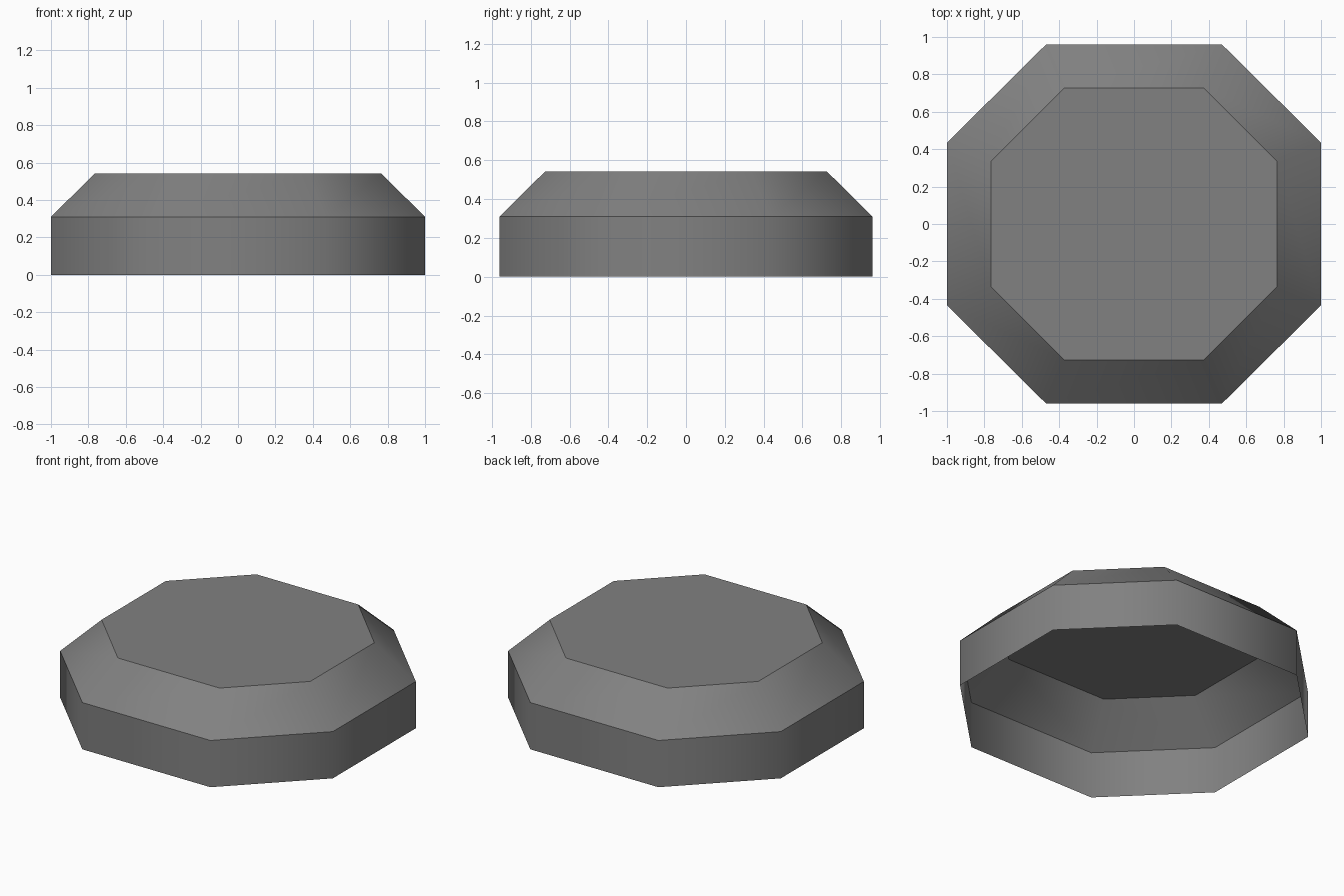
import bpy
import bmesh

cube = bpy.data.objects.get("Cube")
if cube:
    bpy.data.objects.remove(cube, do_unlink=True)

# Plain grey material
grey = bpy.data.materials.new("mid grey")
grey.use_nodes = True
colour = (0.22, 0.22, 0.22, 1)
grey.diffuse_color = colour
grey.node_tree.nodes["Principled BSDF"].inputs["Base Color"].default_value = colour


def octagon(bm, half_x, half_y, flat_x, flat_y, z):
    """Ring of eight vertices, counter-clockwise from above."""
    quarter = [(half_x, flat_y), (flat_x, half_y)]
    points = quarter + [(-x, y) for x, y in reversed(quarter)]
    points += [(-x, -y) for x, y in points]
    return [bm.verts.new((x, y, z)) for x, y in points]


# Open-bottomed shell: upright wall, sloping shoulder, flat top
bm = bmesh.new()
rings = [
    octagon(bm, 1, 0.96, 0.47, 0.435, 0),
    octagon(bm, 1, 0.96, 0.47, 0.435, 0.31),
    octagon(bm, 0.765, 0.726, 0.373, 0.336, 0.542),
]
for lower, upper in zip(rings, rings[1:]):
    for i in range(8):
        j = (i + 1) % 8
        bm.faces.new((lower[i], lower[j], upper[j], upper[i]))
bm.faces.new(rings[-1])

# Smooth round the sides, sharp along each horizontal rim
for face in bm.faces:
    face.smooth = True
for edge in bm.edges:
    a, b = edge.verts
    edge.smooth = abs(a.co.z - b.co.z) > 0.01

mesh = bpy.data.meshes.new("octagonal_cap")
bm.to_mesh(mesh)
bm.free()
mesh.materials.append(grey)
cap = bpy.data.objects.new("octagonal_cap", mesh)
bpy.context.collection.objects.link(cap)
